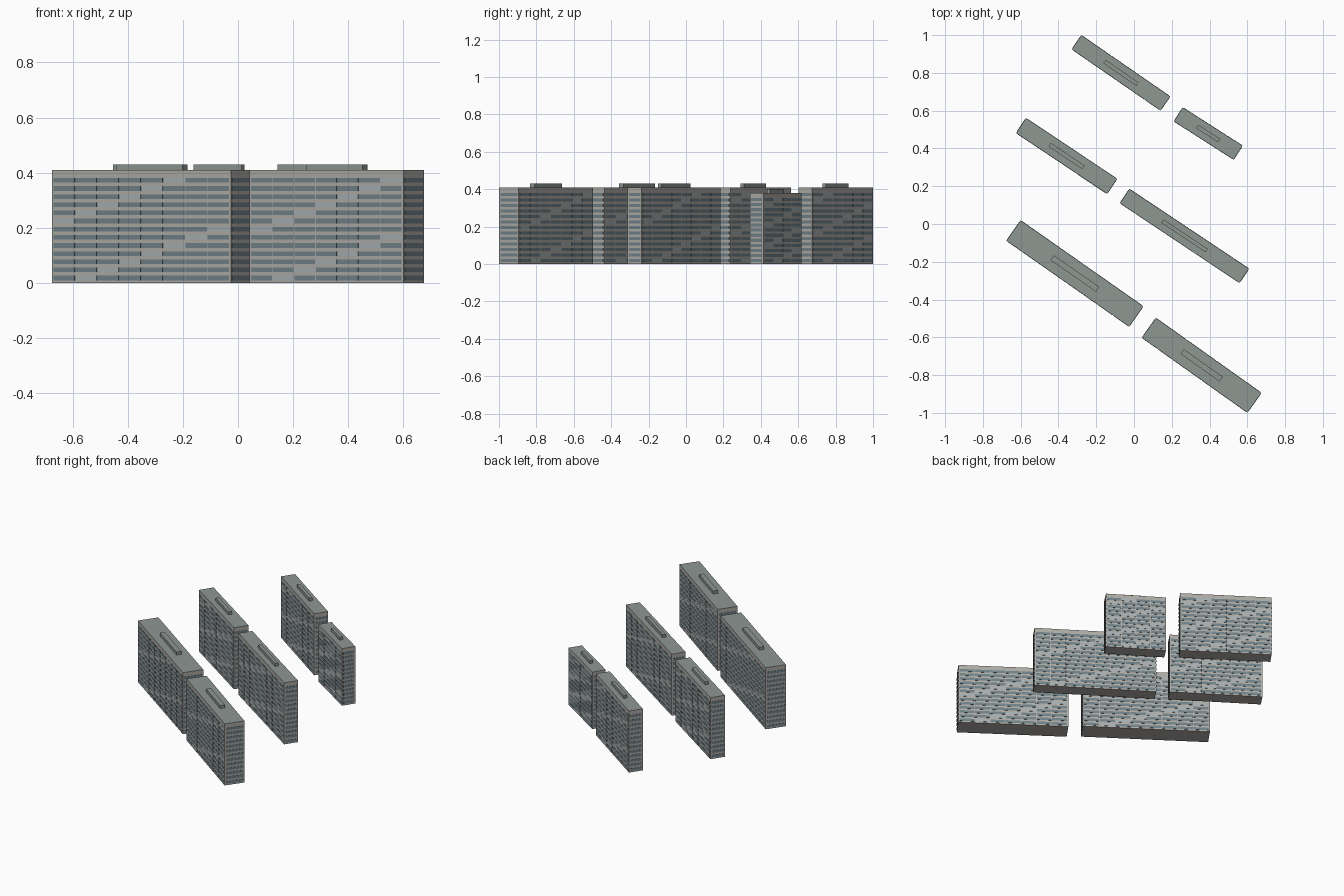
import bpy, bmesh, math
from mathutils import Matrix, Vector

if "Cube" in bpy.data.objects:
    bpy.data.objects.remove(bpy.data.objects["Cube"])


def material(name, rgb):
    m = bpy.data.materials.new(name)
    m.diffuse_color = (*rgb, 1)
    m.use_nodes = True
    m.node_tree.nodes["Principled BSDF"].inputs["Base Color"].default_value = m.diffuse_color
    return m


WALL = material("concrete", (0.42, 0.41, 0.38))
ROOF = material("roof_grey", (0.27, 0.31, 0.29))
DARK = material("dark_glass", (0.16, 0.22, 0.25))
LIGHT = material("light_glass", (0.38, 0.43, 0.45))
FLOORS = 13


def add_box(bm, size, center, frame=Matrix(), mat=0):
    m = frame @ Matrix.Translation(center) @ Matrix.Diagonal((*size, 1))
    verts = bmesh.ops.create_cube(bm, size=1, matrix=m)["verts"]
    faces = {f for v in verts for f in v.link_faces}
    for f in faces:
        f.material_index = mat
    return faces


def finish(bm, name, place, mats):
    me = bpy.data.meshes.new(name)
    bm.to_mesh(me)
    bm.free()
    for m in mats:
        me.materials.append(m)
    ob = bpy.data.objects.new(name, me)
    bpy.context.collection.objects.link(ob)
    ob.matrix_world = place
    return ob


def facade(bm, width, depth, height, bays, turn):
    # window bands on one side, with a lighter pane stepping up diagonally
    frame = Matrix.Rotation(turn, 4, "Z")
    pitch = (height - 0.026) / FLOORS
    bay = (width - 0.012) / bays
    for r in range(FLOORS):
        z = 0.018 + pitch * r
        for b in range(bays):
            x = -width / 2 + 0.006 + bay * (b + 0.5)
            light = bays > 2 and b == (r + 1) % max(bays, 4)
            add_box(bm, (bay - 0.004, 0.003, 0.017), (x, -depth / 2, z),
                    frame, 1 if light else 0)


def block(name, x, y, length, width, height, angle):
    place = Matrix.Translation((x, y, 0)) @ Matrix.Rotation(math.radians(angle), 4, "Z")
    # slab tower with a darker roof
    bm = bmesh.new()
    add_box(bm, (length, width, height), (0, 0, height / 2))
    bm.normal_update()
    for f in bm.faces:
        if f.normal.z > 0.5:
            f.material_index = 1
    finish(bm, name + "_slab", place, [WALL, ROOF])
    # rooftop plant room
    bm = bmesh.new()
    add_box(bm, (length * 0.37, width * 0.24, 0.02), (0, 0, height + 0.01))
    finish(bm, name + "_plant_room", place, [ROOF])
    # windows on both long sides and both ends
    bm = bmesh.new()
    bays = round(length / 0.098)
    for turn in (0, math.pi):
        facade(bm, length, width, height, bays, turn)
        facade(bm, width, length, height, 1, turn + math.pi / 2)
    finish(bm, name + "_windows", place, [DARK, LIGHT])


block("front_left", -0.313, -0.262, 0.793, 0.131, 0.41, -35)
block("front_right", 0.358, -0.748, 0.685, 0.128, 0.41, -35.4)
block("middle_left", -0.357, 0.36, 0.58, 0.095, 0.41, -33.7)
block("middle_right", 0.267, -0.063, 0.761, 0.09, 0.41, -33.7)
block("back_left", -0.069, 0.80, 0.571, 0.09, 0.41, -34.6)
block("back_right", 0.393, 0.479, 0.376, 0.087, 0.38, -32.6)
